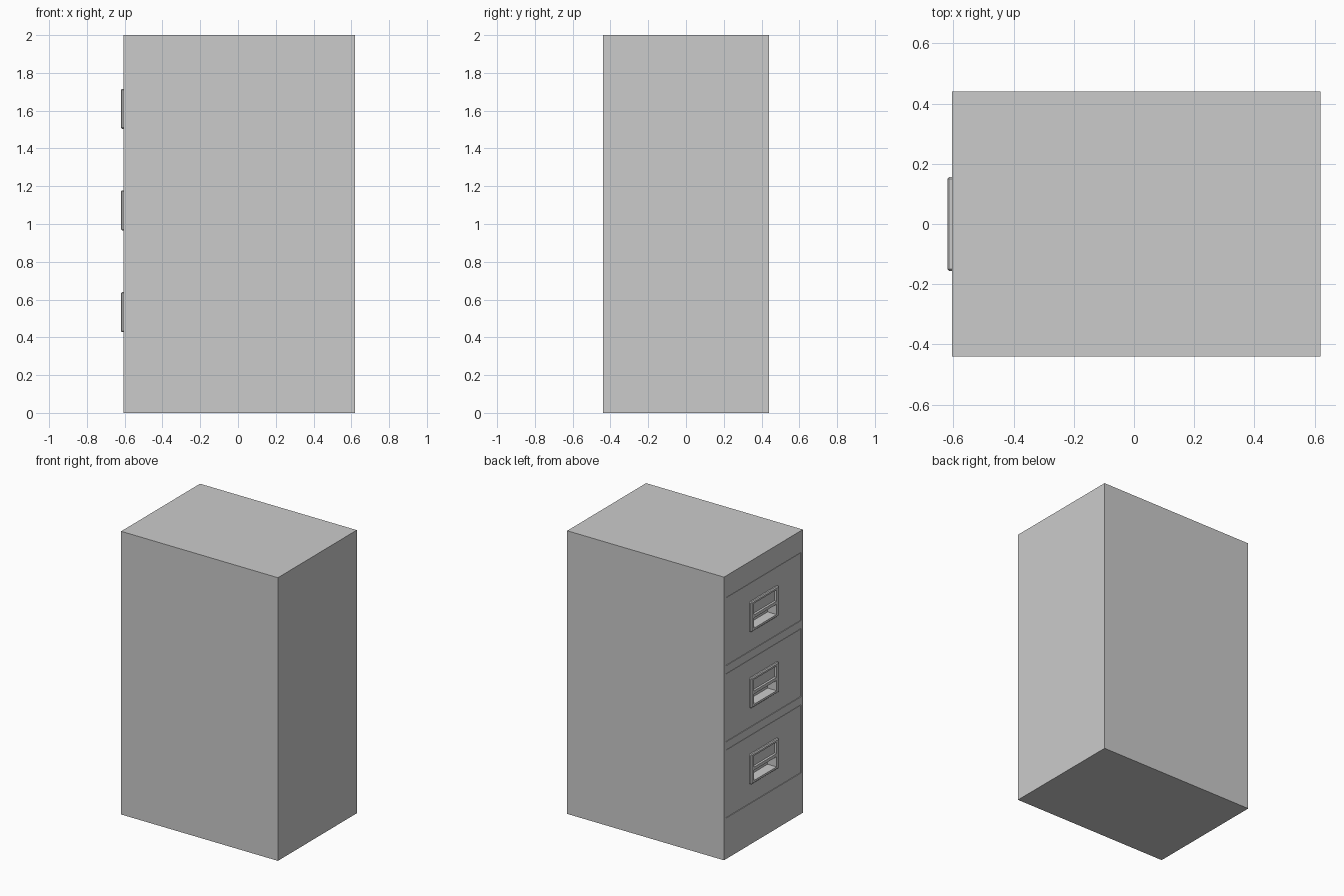
import bpy

if "Cube" in bpy.data.objects:
    bpy.data.objects.remove(bpy.data.objects["Cube"])

FRONT = -0.605            # drawer side of the cabinet (-x)
BACK = 0.62
PITCH = 0.538


def box(name, x, y, z):
    """Axis-aligned box from (min, max) pairs."""
    bpy.ops.mesh.primitive_cube_add(size=1)
    ob = bpy.context.object
    ob.name = name
    ob.location = [(a + b) / 2 for a, b in (x, y, z)]
    ob.scale = [b - a for a, b in (x, y, z)]
    bpy.ops.object.transform_apply(location=True, rotation=False, scale=True)
    return ob


def cut(ob, cutter):
    m = ob.modifiers.new("cut", 'BOOLEAN')
    m.operation = 'DIFFERENCE'
    m.solver = 'EXACT'
    m.object = cutter
    cutter.hide_render = True
    cutter.display_type = 'WIRE'


# cabinet shell
cabinet = box("cabinet_body", (FRONT, BACK), (-0.44, 0.44), (0, 2))

for i in range(3):
    zc = 0.53 + i * PITCH
    hc = zc + 0.004

    # shallow bay in the shell with the drawer front set into it
    bay = box(f"bay_cutter_{i}", (FRONT - 0.05, FRONT + 0.012),
              (-0.42, 0.42), (zc - 0.241, zc + 0.241))
    cut(cabinet, bay)
    drawer = box(f"drawer_front_{i}", (FRONT + 0.001, FRONT + 0.012),
                 (-0.417, 0.417), (zc - 0.238, zc + 0.238))

    # raised chamfered plate holding the label window and the pull
    plate = box(f"handle_plate_{i}", (-0.62, FRONT + 0.008),
                (-0.156, 0.156), (hc - 0.106, hc + 0.106))
    bevel = plate.modifiers.new("chamfer", 'BEVEL')
    bevel.width = 0.006
    bevel.segments = 1

    # label window: open down to the drawer face
    window = box(f"label_cutter_{i}", (-0.65, FRONT + 0.05),
                 (-0.125, 0.125), (hc + 0.008, hc + 0.088))
    cut(plate, window)

    # finger pocket: runs through plate and drawer into the shell
    pocket = box(f"pocket_cutter_{i}", (-0.65, FRONT + 0.055),
                 (-0.125, 0.125), (hc - 0.086, hc - 0.014))
    for part in (plate, drawer, cabinet):
        cut(part, pocket)
